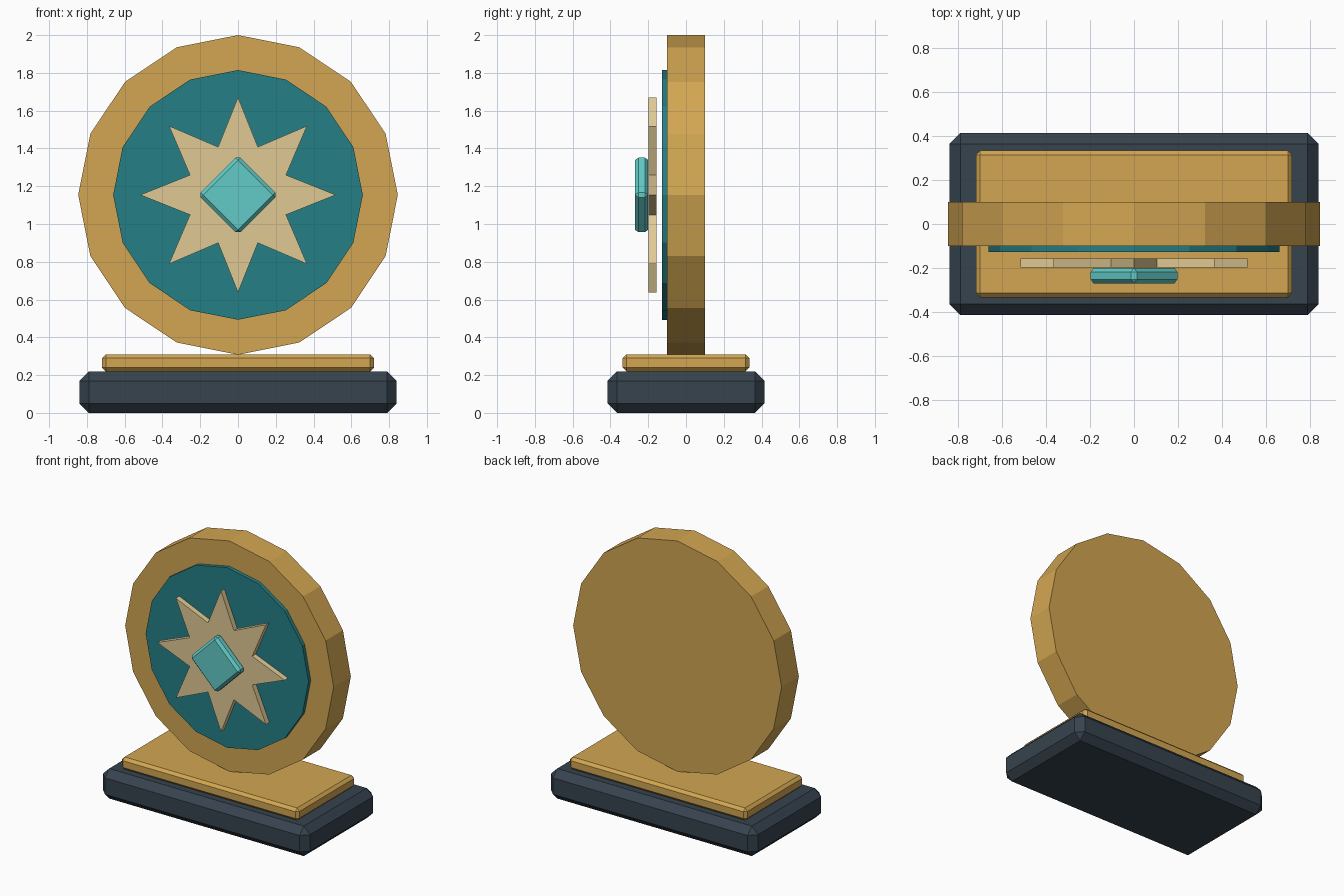
import bpy
import bmesh
from math import sin, cos, pi
from mathutils import Matrix

old = bpy.data.objects.get("Cube")
if old:
    bpy.data.objects.remove(old, do_unlink=True)

HUB = 1.154   # height of the disc centre


def material(name, rgb):
    mat = bpy.data.materials.new(name)
    mat.use_nodes = True
    mat.diffuse_color = (*rgb, 1)
    mat.node_tree.nodes["Principled BSDF"].inputs["Base Color"].default_value = (*rgb, 1)
    return mat


gold = material("gold", (0.645, 0.381, 0.084))
slate = material("dark slate", (0.037, 0.056, 0.076))
teal = material("deep teal", (0.0185, 0.214, 0.238))
cream = material("pale cream", (0.745, 0.591, 0.296))
aqua = material("aqua", (0.122, 0.591, 0.565))


def finish(name, bm, mat):
    bmesh.ops.recalc_face_normals(bm, faces=bm.faces)
    mesh = bpy.data.meshes.new(name)
    bm.to_mesh(mesh)
    bm.free()
    mesh.materials.append(mat)
    obj = bpy.data.objects.new(name, mesh)
    bpy.context.collection.objects.link(obj)
    return obj


def block(name, size, centre, chamfer, mat, turn=0):
    """Chamfered box, optionally turned about the front-back axis."""
    bm = bmesh.new()
    bmesh.ops.create_cube(bm, size=1)
    bmesh.ops.scale(bm, vec=size, verts=bm.verts)
    bmesh.ops.bevel(bm, geom=list(bm.edges), offset=chamfer, segments=1,
                    affect='EDGES', profile=0.5)
    bmesh.ops.transform(bm, matrix=Matrix.Translation(centre) @ Matrix.Rotation(turn, 4, 'Y'),
                        verts=bm.verts)
    return finish(name, bm, mat)


def slab(name, radii, count, front, back, mat):
    """Flat upright shape whose corners cycle through the given radii."""
    bm = bmesh.new()
    ring = []
    for i in range(count):
        r, a = radii[i % len(radii)], 2 * pi * i / count
        ring.append(bm.verts.new((r * sin(a), front, HUB + r * cos(a))))
    face = bm.faces.new(ring)
    out = bmesh.ops.extrude_face_region(bm, geom=[face], use_keep_orig=True)
    moved = [v for v in out["geom"] if isinstance(v, bmesh.types.BMVert)]
    bmesh.ops.translate(bm, vec=(0, back - front, 0), verts=moved)
    return finish(name, bm, mat)


# Stepped stand
block("base", (1.68, 0.83, 0.22), (0, 0, 0.11), 0.05, slate)
block("base_plate", (1.44, 0.67, 0.09), (0, 0, 0.265), 0.02, gold)

# Upright disc with its inlay, eight-pointed star and gem
slab("disc", [0.846], 16, -0.1, 0.1, gold)
slab("disc_inlay", [0.661], 16, -0.127, -0.09, teal)
slab("star", [0.517, 0.275], 16, -0.198, -0.157, cream)
block("gem", (0.297, 0.07, 0.297), (0, -0.235, HUB), 0.018, aqua, pi / 4)
